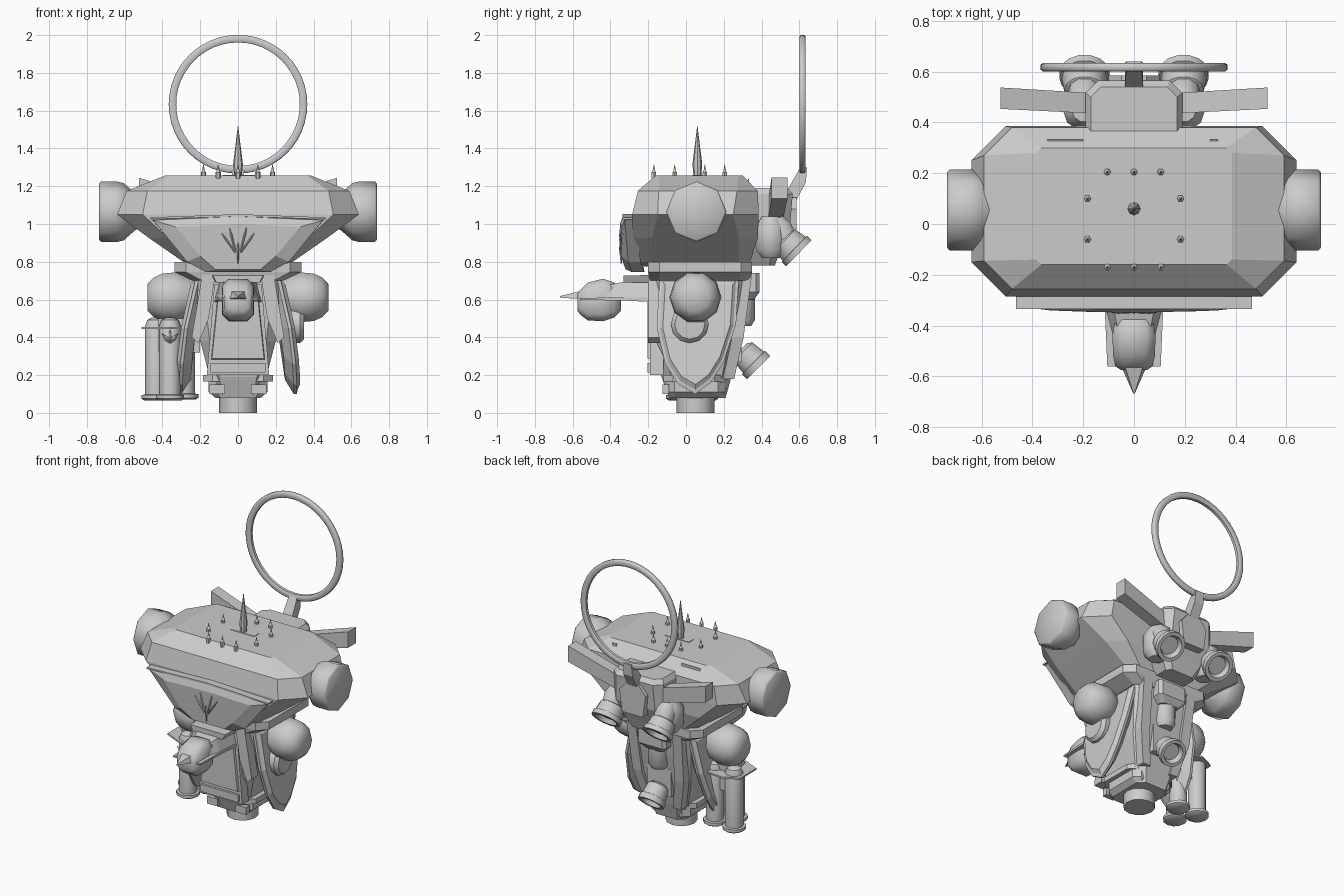
import bpy, bmesh, math
from mathutils import Vector


def loft(name, rings, mirror=False, smooth=None, closed=False):
    """Skin equal-length rings of points; cap both ends or close the loop."""
    bm = bmesh.new()
    vs = [[bm.verts.new(p) for p in r] for r in rings]
    n = len(vs[0])
    for a, b in zip(vs, vs[1:] + (vs[:1] if closed else [])):
        for i in range(n):
            j = (i + 1) % n
            bm.faces.new((a[i], a[j], b[j], b[i]))
    if not closed:
        bm.faces.new(vs[0])
        bm.faces.new(vs[-1])
    bmesh.ops.recalc_face_normals(bm, faces=bm.faces)
    me = bpy.data.meshes.new(name)
    bm.to_mesh(me)
    bm.free()
    ob = bpy.data.objects.new(name, me)
    bpy.context.collection.objects.link(ob)
    if mirror:
        ob.modifiers.new("mirror", 'MIRROR')
    if smooth:
        bpy.ops.object.select_all(action='DESELECT')
        ob.select_set(True)
        bpy.context.view_layer.objects.active = ob
        bpy.ops.object.shade_smooth_by_angle(angle=math.radians(smooth))
    return ob


def rect(hx, y0, y1, z, c=0.0, cx=0.0):
    """Horizontal rectangle ring with cut corners."""
    if not c:
        return [(cx - hx, y0, z), (cx + hx, y0, z), (cx + hx, y1, z), (cx - hx, y1, z)]
    return [(cx + x, y, z) for x, y in (
        (-hx + c, y0), (hx - c, y0), (hx, y0 + c), (hx, y1 - c),
        (hx - c, y1), (-hx + c, y1), (-hx, y1 - c), (-hx, y0 + c))]


def box(name, x0, x1, y0, y1, z0, z1, **kw):
    return loft(name, [rect((x1 - x0) / 2, y0, y1, z, 0, (x0 + x1) / 2) for z in (z0, z1)], **kw)


def lathe(name, p0, p1, profile, seg=12, smooth=40, **kw):
    """Revolve (t, radius) pairs round the line p0-p1."""
    p0, p1 = Vector(p0), Vector(p1)
    q = (p1 - p0).to_track_quat('Z', 'Y')
    ang = [2 * math.pi * i / seg for i in range(seg)]
    rings = [[p0.lerp(p1, t) + q @ Vector((r * math.cos(a), r * math.sin(a), 0)) for a in ang]
             for t, r in profile]
    return loft(name, rings, smooth=smooth, **kw)


def plate(name, outline, y0, y1, shrink=1.0, **kw):
    """Front-facing plate from an (x, z) outline, front edge optionally shrunk."""
    cx = sum(p[0] for p in outline) / len(outline)
    cz = sum(p[1] for p in outline) / len(outline)
    return loft(name, [[(x, y1, z) for x, z in outline],
                       [(cx + (x - cx) * shrink, y0, cz + (z - cz) * shrink) for x, z in outline]], **kw)


# Upper hull
loft("upper_hull", [rect(.24, -.22, .31, .775, .05), rect(.29, -.25, .34, .80, .06),
                    rect(.47, -.28, .38, .925, .10), rect(.64, -.285, .385, 1.05, .135),
                    rect(.59, -.255, .38, 1.175, .11), rect(.385, -.16, .30, 1.257, .02)])
# Chest plate with cornice and centre ornament
loft("chest_plate", [
    [(-.46, -.27, 1.03), (0, -.27, 1.05), (.46, -.27, 1.03), (.27, -.24, .80), (.17, -.22, .745), (-.17, -.22, .745), (-.27, -.24, .80)],
    [(-.45, -.325, 1.02), (0, -.335, 1.04), (.45, -.325, 1.02), (.27, -.305, .80), (.17, -.285, .745), (-.17, -.285, .745), (-.27, -.305, .80)],
    [(-.33, -.34, .985), (0, -.35, 1.0), (.33, -.34, .985), (.20, -.345, .83), (.12, -.32, .76), (-.12, -.32, .76), (-.20, -.345, .83)]])
plate("chest_cornice", [(-.465, 1.025), (0, 1.04), (.465, 1.025), (.465, 1.035), (0, 1.052), (-.465, 1.035)], -.335, -.27)
for i, (x, z) in enumerate(((.045, .98), (.085, .95))):
    lathe("chest_ornament_bar_%d" % i, (.015, -.347, .86 - i * .01), (x, -.348, z),
          [(0, .004), (.7, .006), (1, .002)], 4, None, mirror=True)
lathe("chest_ornament_stem", (0, -.343, .79), (0, -.349, .9), [(0, .003), (.7, .007), (1, .003)], 4, None)

# Shoulders
lathe("shoulder", (.50, .055, 1.065), (.735, .055, 1.065),
      [(0, .07), (.2, .10), (.45, .152), (.6, .16), (.96, .16), (1, .148)], 8, 60, mirror=True)

# Roof spikes, slab and slots
lathe("roof_spike", (0, .06, 1.25), (0, .06, 1.52), [(0, .02), (.25, .026), (.6, .014), (1, .001)], 8)
box("roof_slab", -.08, .10, .035, .085, 1.25, 1.26)
spots = [(x, y) for y in (.205, -.17) for x in (-.105, 0, .105)]
spots += [(x, y) for y in (.10, -.06) for x in (-.183, .183)]
for i, (x, y) in enumerate(spots):
    lathe("roof_stud_%d" % i, (x, y, 1.24), (x, y, 1.315),
          [(0, .014), (.45, .014), (.5, .009), (1, .001)], 6)
box("roof_slot_left", -.34, -.20, .327, .333, 1.22, 1.24)
box("roof_slot_right", .30, .33, .327, .333, 1.22, 1.24)

# Waist and lower body
loft("waist", [rect(.24, -.19, .33, .70, .05), rect(.335, -.20, .35, .745, .06), rect(.335, -.20, .35, .80, .06)])
loft("lower_body", [rect(.12, -.09, .21, .08, .04), rect(.15, -.13, .24, .19, .05), rect(.20, -.16, .28, .38, .05),
                    rect(.22, -.17, .31, .56, .05), rect(.235, -.17, .33, .74, .05)])
plate("front_frame", [(-.125, .68), (.125, .68), (.165, .20), (-.165, .20)], -.19, -.12)
plate("front_panel", [(-.11, .62), (.11, .62), (.145, .28), (-.145, .28)], -.205, -.18, .95)
box("front_sill", -.145, .145, -.205, -.17, .215, .265)
plate("front_strut", [(.12, .73), (.19, .73), (.245, .40), (.21, .37), (.155, .50)], -.20, -.13, mirror=True)
loft("ankle_collar", [rect(.185, -.12, .20, z, .05) for z in (.165, .2)])
loft("ankle_block", [rect(.12, -.09, .19, .08, .03), rect(.155, -.10, .21, .11, .04), rect(.155, -.10, .21, .17, .04)])
box("ankle_tab", .07, .15, -.125, -.09, .10, .15, mirror=True)
lathe("foot_post", (0, .05, 0), (0, .05, .10), [(0, .1), (1, .1)], 12)

# Hip joints and shield-shaped side plates
lathe("hip_ball", (.22, .05, .612), (.478, .05, .612),
      [(0, .09), (.25, .12), (.45, .138), (.7, .132), (.88, .11), (1, .075)], 10, 60, mirror=True)
outline = [(-.14, .72), (-.155, .45), (-.11, .26), (-.04, .15), (.05, .10), (.13, .16), (.20, .27), (.265, .47), (.28, .72)]


def shield(off, s):
    pts = [(.06 + (y - .06) * s, .44 + (z - .44) * s) for y, z in outline]
    return [(.32 - .09 * ((z - .1) / .62) ** 2 + off, y, z) for y, z in pts]


loft("side_shield", [shield(-.07, .78), shield(-.025, 1), shield(-.008, 1), shield(-.005, .93), shield(.01, .85)], mirror=True)
lathe("right_hip_drum", (.24, .02, .47), (.35, .02, .47), [(0, .1), (.8, .1), (1, .08)], 12)


# Beaked head with rounded snout
def yring(y, hx, z0, z1, top=.7):
    return [(-hx, y, z0), (hx, y, z0), (hx * top, y, z1), (-hx * top, y, z1)]


loft("head_beak", [yring(-.13, .13, .59, .735), yring(-.35, .11, .60, .69),
                   yring(-.56, .05, .603, .645), yring(-.667, .003, .61, .618)])
loft("head_plate", [yring(-.14, .125, .585, .61, 1), yring(-.33, .115, .595, .612, 1), yring(-.56, .105, .598, .608, 1)])
loft("head_snout", [[(x, y, z) for x, z, _ in rect(hx, z0, z1, 0, c)] for y, hx, z0, z1, c in (
    (-.345, .05, .54, .65, .02), (-.38, .075, .505, .69, .03), (-.44, .085, .485, .71, .035),
    (-.52, .082, .49, .69, .035), (-.56, .073, .52, .65, .03), (-.575, .05, .54, .63, .02))], smooth=50)
plate("head_hood", [(-.14, .73), (.14, .73), (.12, .69), (.08, .69), (.08, .60), (-.08, .60), (-.08, .69), (-.12, .69)], -.33, -.15, .95)

# Left tube cluster with bracket
for i, (x, y, z0) in enumerate(((-.36, -.03, .065), (-.435, .095, .065), (-.285, .09, .07))):
    h = .505 - z0
    lathe("tube_%d" % i, (x, y, z0), (x, y, .505),
          [(0, .06), (.01 / h, .075), (.03 / h, .075), (.032 / h, .057), (.90, .057), (.97, .045), (1, .02)], 12)
loft("tube_bracket", [[(x, y, z) for x, y in ((-.51, -.04), (-.36, -.11), (-.24, -.06), (-.22, .17), (-.40, .19), (-.51, .14))]
                      for z in (.445, .456)])
box("tube_mount", -.42, -.20, -.01, .11, .32, .50)
for i in range(3):
    a = math.radians(90 + (i - 1) * 45)
    lathe("bracket_thorn_%d" % i, (-.36, -.088, .37), (-.36 + .06 * math.cos(a), -.092, .37 + .07 * math.sin(a)),
          [(0, .004), (.5, .012), (1, .001)], 4, None)

# Backpack, raised arms, stem and ring
loft("backpack", [rect(.11, .30, .47, .78, .03), rect(.16, .30, .50, .86, .04), rect(.19, .30, .55, .98, .04),
                  rect(.19, .30, .565, 1.16, .05), rect(.17, .30, .54, 1.19, .04)])
plate("backpack_panel", [(-.08, .93), (.08, .93), (.10, 1.08), (.05, 1.14), (-.05, 1.14), (-.10, 1.08)], .585, .53)


def arm(x, y, z, hy, hz):
    return [(x, y - hy, z - hz), (x, y + hy, z - hz), (x, y + hy, z + hz), (x, y - hy, z + hz)]


loft("pack_arm", [arm(.16, .475, 1.08, .04, .05), arm(.525, .495, 1.19, .042, .055)], mirror=True)
loft("ring_stem", [rect(.035, .49, .57, 1.10), rect(.035, .56, .635, 1.22), rect(.03, .605, .64, 1.30)])
section = [(.327, -.01), (.335, -.016), (.36, -.016), (.367, -.01), (.367, .01), (.36, .016), (.335, .016), (.327, .01)]
loft("halo_ring", [[(r * math.cos(a), .617 + d, 1.634 + r * math.sin(a)) for r, d in section]
                   for a in (2 * math.pi * i / 48 for i in range(48))], closed=True, smooth=50)

# Thrusters, all tilted back and down
nozzle = [(0, .055), (.12, .08), (.7, .09), (.72, .099), (1, .099), (1, .075), (.75, .06)]
lathe("upper_thruster", (.195, .515, .925), (.195, .597, .845), nozzle, 14, mirror=True)
lathe("upper_thruster_neck", (.195, .47, 1.02), (.195, .55, .88), [(0, .05), (.3, .07), (1, .06)], 10, mirror=True)
lathe("thruster_tank", (.195, .45, .82), (.195, .45, 1.04), [(0, .05), (.2, .085), (.75, .085), (1, .05)], 10, mirror=True)
lathe("lower_thruster", (0, .29, .335), (0, .385, .24), [(t, r * .9) for t, r in nozzle], 14)
box("lower_thruster_mount", -.09, .09, .20, .295, .27, .46)
loft("rear_box", [rect(.07, .25, .36, .60, .02), rect(.11, .25, .39, .64, .02), rect(.11, .25, .39, .74, .02)])
lathe("rear_drum", (0, .295, .46), (0, .295, .62), [(0, .05), (.2, .07), (1, .07)], 12)
# Rear struts lean inward and forward toward the ankle
loft("rear_strut", [rect(.03, .15, .255, .18, 0, .11), rect(.035, .20, .305, .40, 0, .16), rect(.035, .25, .35, .74, 0, .175)], mirror=True)
